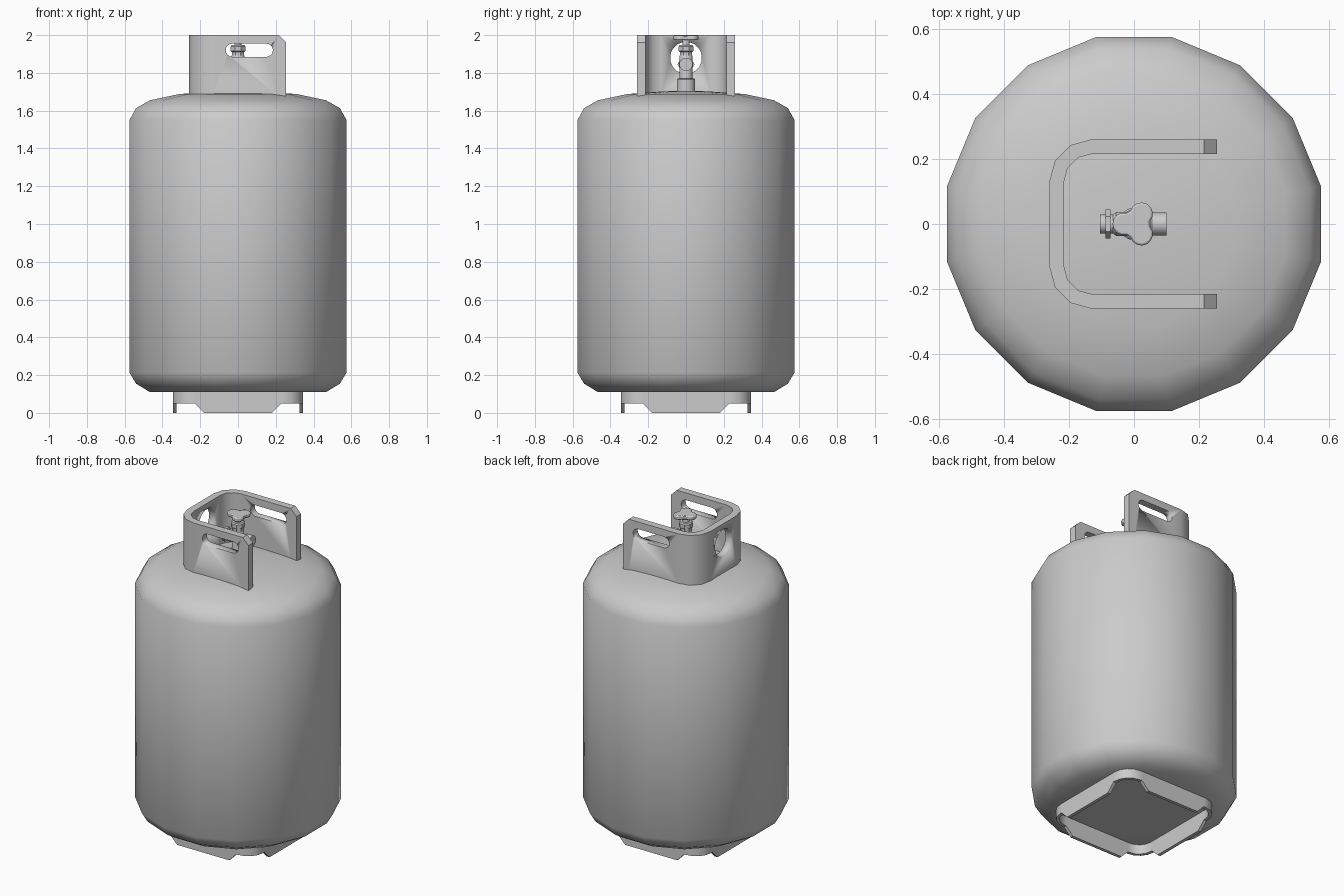
import bpy, bmesh, math
from mathutils import Matrix

if "Cube" in bpy.data.objects:
    bpy.data.objects.remove(bpy.data.objects["Cube"])


def finish(bm, name, angle=35):
    bmesh.ops.recalc_face_normals(bm, faces=bm.faces)
    me = bpy.data.meshes.new(name)
    bm.to_mesh(me)
    bm.free()
    ob = bpy.data.objects.new(name, me)
    bpy.context.collection.objects.link(ob)
    bpy.ops.object.select_all(action='DESELECT')
    bpy.context.view_layer.objects.active = ob
    ob.select_set(True)
    bpy.ops.object.shade_smooth_by_angle(angle=math.radians(angle))
    return ob


def lathe(name, profile, sides, matrix=Matrix(), angle=35):
    """Revolve (radius, z) pairs about z, capped at both ends."""
    bm = bmesh.new()
    rings = []
    for r, z in profile:
        rings.append([bm.verts.new((r * math.cos((i + .5) * math.tau / sides),
                                    r * math.sin((i + .5) * math.tau / sides), z))
                      for i in range(sides)])
    for a, b in zip(rings, rings[1:]):
        for i in range(sides):
            j = (i + 1) % sides
            bm.faces.new((a[i], a[j], b[j], b[i]))
    bm.faces.new(rings[0][::-1])
    bm.faces.new(rings[-1])
    bm.transform(matrix)
    return finish(bm, name, angle)


def wall(name, stations, closed):
    """Bent plate from (outer xy, inner xy, bottom z, top z) stations."""
    bm = bmesh.new()
    q = [[bm.verts.new((*p, z)) for p, z in ((o, b), (o, t), (i, t), (i, b))]
         for o, i, b, t in stations]
    n = len(q)
    for k in range(n if closed else n - 1):
        a, b = q[k], q[(k + 1) % n]
        for s in range(4):
            e = (s + 1) % 4
            bm.faces.new((a[s], a[e], b[e], b[s]))
    if not closed:
        bm.faces.new(q[0])
        bm.faces.new(q[-1][::-1])
    return finish(bm, name)


def prism(name, pts, z0, z1, matrix=Matrix()):
    bm = bmesh.new()
    f = bm.faces.new([bm.verts.new((x, y, z0)) for x, y in pts])
    ext = bmesh.ops.extrude_face_region(bm, geom=[f])['geom']
    bmesh.ops.translate(bm, vec=(0, 0, z1 - z0),
                        verts=[v for v in ext if isinstance(v, bmesh.types.BMVert)])
    bm.transform(matrix)
    return finish(bm, name)


def arc(cx, cy, r, a0, a1, n):
    return [(cx + r * math.cos(math.radians(a0 + (a1 - a0) * i / n)),
             cy + r * math.sin(math.radians(a0 + (a1 - a0) * i / n))) for i in range(n + 1)]


# Tank body
k = 1 / math.cos(math.pi / 16)
side = [(.30, .11), (.466, .11), (.54, .155), (.575, .215), (.575, 1.55), (.54, 1.613),
        (.466, 1.655), (.31, 1.688), (.12, 1.702), (.02, 1.705)]
lathe("tank_body", [(r * k, z) for r, z in side], 16)

# Guard collar: U-shaped plate with chamfered ends
half = [((x, .26), (x, .215), 1.675, t) for x, t in ((.255, 1.96), (.215, 2.0))]
for o, i in zip(arc(-.13, .13, .13, 90, 180, 3), arc(-.13, .13, .085, 90, 180, 3)):
    half.append((o, i, 1.685, 2.0))
mirrored = [((o[0], -o[1]), (i[0], -i[1]), b, t) for o, i, b, t in reversed(half)]
collar = wall("guard_collar", half + mirrored, False)

# Hand slots and round rear opening
slot = arc(.15, 1.92, .035, -90, 90, 8) + arc(-.03, 1.92, .035, 90, 270, 8)
cutters = [prism("slot_cutter", slot, -.4, .4, Matrix.Rotation(math.pi / 2, 4, 'X')),
           lathe("hole_cutter", [(.085, -.4), (.085, -.1)], 16,
                 Matrix.Translation((0, 0, 1.88)) @ Matrix.Rotation(math.pi / 2, 4, 'Y'))]
for c in cutters:
    c.hide_render = True
    m = collar.modifiers.new("cut", 'BOOLEAN')
    m.operation, m.solver, m.object = 'DIFFERENCE', 'EXACT', c
    bpy.context.view_layer.objects.active = collar
    bpy.ops.object.modifier_apply(modifier=m.name)
for c in cutters:
    bpy.data.objects.remove(c)

# Square foot ring: a tab on each side, notched corners
foot = []
for q in range(4):
    ca, sa = round(math.cos(q * math.pi / 2)), round(math.sin(q * math.pi / 2))
    rot = lambda p: (p[0] * ca - p[1] * sa, p[0] * sa + p[1] * ca)
    quarter = [((.345, y), (.325, y), z) for y, z in ((-.23, .05), (-.18, 0), (.18, 0), (.23, .05))]
    quarter += [(o, i, .05) for o, i in zip(arc(.24, .24, .105, 0, 90, 4),
                                            arc(.24, .24, .085, 0, 90, 4))]
    foot += [(rot(o), rot(i), z, .115) for o, i, z in quarter]
wall("foot_ring", foot, True)

# Valve: base nut, stem and packing nut
lathe("valve_base_nut", [(.05, 1.69), (.05, 1.765), (.045, 1.77)], 12)
lathe("valve_stem", [(.035, 1.76), (.035, 1.89), (.028, 1.9), (.028, 1.915), (.02, 1.945),
                     (.02, 1.98)], 12)
lathe("packing_nut", [(.034, 1.89), (.034, 1.91), (.042, 1.915), (.042, 1.94), (.036, 1.947)], 8)

# Side outlet and opposite relief plug
turn = Matrix.Translation((0, 0, 1.845)) @ Matrix.Rotation(math.pi / 2, 4, 'Y')
lathe("valve_outlet", [(.03, 0), (.03, .05), (.036, .055), (.036, .1)], 12, turn)
lathe("relief_plug", [(.03, -.105), (.03, 0)], 12, turn)
lathe("relief_nut", [(.045, -.088), (.045, -.072)], 6, turn)
lathe("relief_shoulder", [(.025, -.07), (.038, -.055), (.038, -.02)], 12, turn)

# Three-lobed handwheel
lobes = []
for a in (60, 180, 300):
    c = math.radians(a)
    lobes += arc(.005 + .036 * math.cos(c), .036 * math.sin(c), .035, a - 105, a + 105, 8)
wheel = prism("handwheel", lobes, 1.973, 1.998)
bev = wheel.modifiers.new("bevel", 'BEVEL')
bev.width, bev.segments, bev.limit_method, bev.angle_limit = .006, 2, 'ANGLE', math.radians(60)
